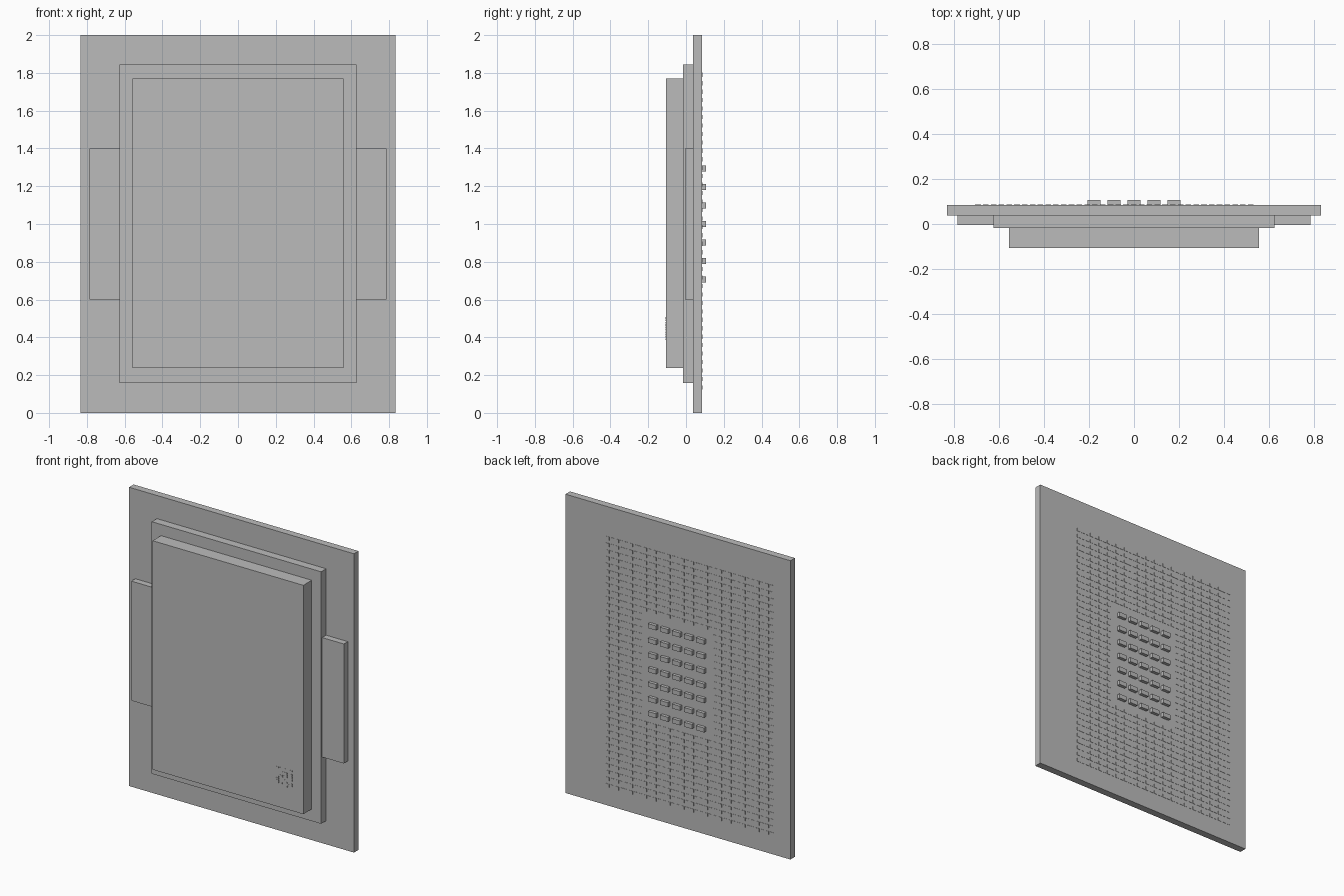
import bpy, bmesh, random
from mathutils import Matrix, Vector

cube = bpy.data.objects.get("Cube")
if cube:
    bpy.data.objects.remove(cube, do_unlink=True)

# One plain grey for the whole package
grey = bpy.data.materials.new("plain grey")
grey.use_nodes = True
grey.diffuse_color = (0.5, 0.5, 0.5, 1)
grey.node_tree.nodes["Principled BSDF"].inputs["Base Color"].default_value = (0.5, 0.5, 0.5, 1)


def blocks(name, boxes):
    """One object made of boxes, each given as (x range, y range, z range)."""
    bm = bmesh.new()
    for ranges in boxes:
        centre = Vector([(a + b) / 2 for a, b in ranges])
        size = [b - a for a, b in ranges]
        bmesh.ops.create_cube(bm, size=1, matrix=Matrix.Translation(centre) @ Matrix.Diagonal((*size, 1)))
    mesh = bpy.data.meshes.new(name)
    bm.to_mesh(mesh)
    bm.free()
    mesh.materials.append(grey)
    obj = bpy.data.objects.new(name, mesh)
    bpy.context.collection.objects.link(obj)
    return obj


def around(c, size):
    return (c - size / 2, c + size / 2)


FRONT, BACK = 0.037, 0.085   # faces of the board
LID = -0.106                 # front face of the raised lid

# Board, stepped lid and side tabs
blocks("board", [((-0.833, 0.833), (FRONT, BACK), (0, 2))])
blocks("lid_flange", [((-0.627, 0.627), (-0.017, FRONT), (0.158, 1.845))])
blocks("lid_top", [((-0.558, 0.558), (LID, -0.017), (0.238, 1.77))])
for side, x in (("right", (-0.787, -0.627)), ("left", (0.627, 0.787))):
    blocks(side + "_tab", [(x, (-0.005, FRONT), (0.6, 1.4))])

# Grid of small capacitors on the back
blocks("capacitors", [
    (around(col * 0.089, 0.058), (BACK, 0.106), around(1 + row * 0.098, 0.03))
    for col in range(-2, 3) for row in range(-3, 4)])

# Contact pads on the back, leaving a window for the capacitors
COLS, ROWS = 36, 38
pads = []
for i in range(COLS):
    for j in range(ROWS):
        x = -0.695 + 1.215 * i / (COLS - 1)
        z = 0.135 + 1.655 * j / (ROWS - 1)
        if abs(x) > 0.25 or abs(z - 1) > 0.36:
            pads.append((around(x, 0.025), (BACK, BACK + 0.002), around(z, 0.022)))
blocks("contact_pads", pads)

# Square dot pattern on the lid corner
random.seed(4)
N, STEP = 10, 0.0125
blocks("dot_pattern", [
    (around(0.36 + i * STEP, 0.009), (LID - 0.0015, LID), around(0.39 + j * STEP, 0.009))
    for i in range(N) for j in range(N) if random.random() < 0.4])
